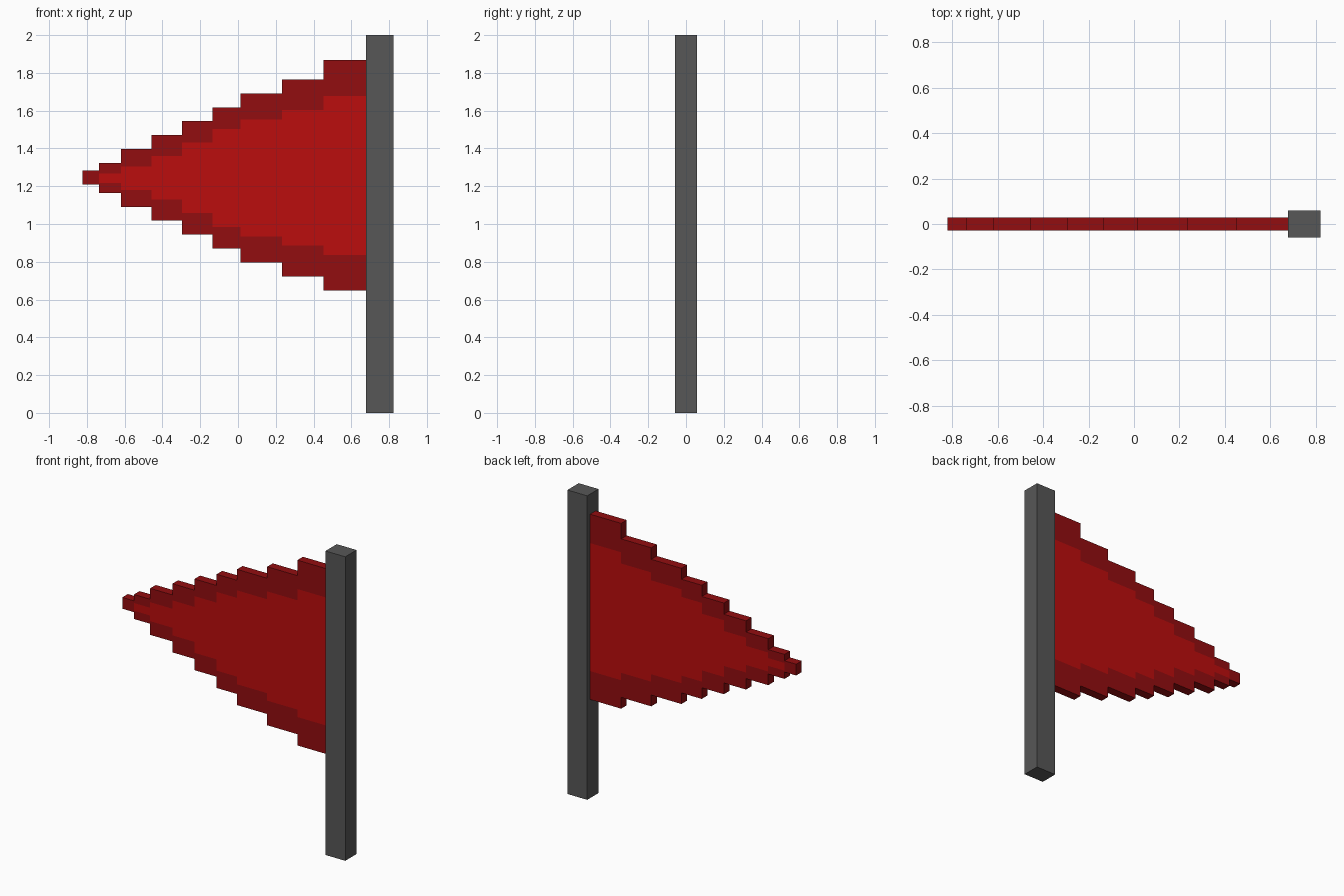
import bpy, bmesh
from math import radians

if "Cube" in bpy.data.objects:
    bpy.data.objects.remove(bpy.data.objects["Cube"])


def material(name, rgb):
    m = bpy.data.materials.new(name)
    m.diffuse_color = (*rgb, 1)
    m.use_nodes = True
    m.node_tree.nodes["Principled BSDF"].inputs["Base Color"].default_value = m.diffuse_color
    return m


def add_object(name, bm, mats):
    me = bpy.data.meshes.new(name)
    bm.to_mesh(me)
    bm.free()
    ob = bpy.data.objects.new(name, me)
    bpy.context.collection.objects.link(ob)
    for m in mats:
        me.materials.append(m)
    return ob


grey = material("dark grey", (0.095, 0.095, 0.095))
dark_red = material("dark red", (0.29, 0.004, 0.005))
bright_red = material("bright red", (0.50, 0.004, 0.004))

# Pole: a plain square-cut post
bm = bmesh.new()
bmesh.ops.create_cube(bm, size=1)
for v in bm.verts:
    v.co = (0.75 + v.co.x * 0.144, v.co.y * 0.117, 1 + v.co.z * 2)
add_object("pole", bm, [grey])

# Pennant: stepped columns, each with a dark border around a bright field
xs = [-0.822, -0.737, -0.619, -0.457, -0.296, -0.135, 0.013, 0.233, 0.452, 0.678]
outer = [(1.208, 1.282), (1.163, 1.324), (1.09, 1.396), (1.018, 1.47), (0.944, 1.544),
         (0.87, 1.618), (0.797, 1.69), (0.723, 1.766), (0.649, 1.868)]
inner = [(0, 0), (1.217, 1.268), (1.18, 1.305), (1.13, 1.36), (1.058, 1.431),
         (0.984, 1.502), (0.934, 1.552), (0.885, 1.604), (0.836, 1.678)]
levels = sorted({z for pair in outer + inner[1:] for z in pair})

bm = bmesh.new()
grid = [[bm.verts.new((x, 0, z)) for z in levels] for x in xs]
for i in range(len(outer)):
    for j in range(len(levels) - 1):
        mid = (levels[j] + levels[j + 1]) / 2
        if outer[i][0] < mid < outer[i][1]:
            f = bm.faces.new((grid[i][j], grid[i + 1][j], grid[i + 1][j + 1], grid[i][j + 1]))
            f.material_index = int(inner[i][0] < mid < inner[i][1])
bmesh.ops.delete(bm, geom=[v for v in bm.verts if not v.link_faces], context='VERTS')
# merge the cells into clean dark and bright regions
bmesh.ops.dissolve_limit(bm, angle_limit=radians(1), verts=bm.verts[:], edges=bm.edges[:],
                         delimit={'MATERIAL'})
flag = add_object("pennant", bm, [dark_red, bright_red])
solid = flag.modifiers.new("thickness", 'SOLIDIFY')
solid.thickness = 0.058
solid.offset = 0
